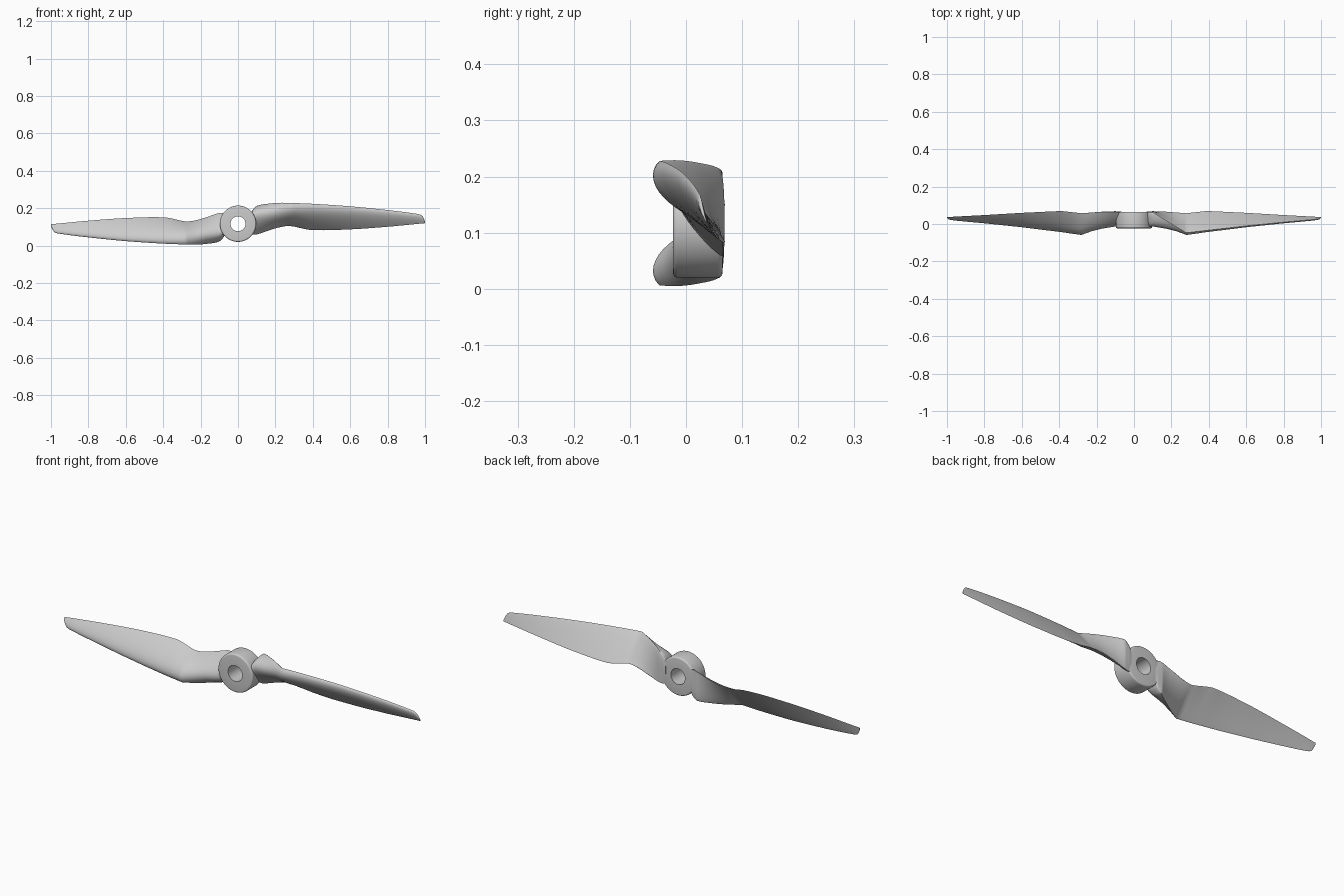
import bpy, bmesh, math

if "Cube" in bpy.data.objects:
    bpy.data.objects.remove(bpy.data.objects["Cube"])

CZ = 0.117  # height of the shaft axis

# station: x, leading edge y z, trailing edge y z, thickness
STATIONS = [
    (0.068, 0.060, 0.172, 0.062, 0.068, 0.076),
    (0.082, 0.061, 0.196, 0.064, 0.059, 0.082),
    (0.105, 0.060, 0.214, 0.067, 0.061, 0.082),
    (0.170, 0.020, 0.225, 0.066, 0.083, 0.064),
    (0.225, -0.014, 0.229, 0.062, 0.099, 0.050),
    (0.280, -0.047, 0.228, 0.058, 0.105, 0.040),
    (0.390, -0.034, 0.224, 0.070, 0.084, 0.032),
    (0.600, -0.010, 0.210, 0.060, 0.087, 0.022),
    (0.800, 0.010, 0.190, 0.048, 0.101, 0.015),
    (0.950, 0.023, 0.171, 0.040, 0.115, 0.010),
    (0.980, 0.026, 0.163, 0.038, 0.118, 0.008),
    (0.993, 0.030, 0.146, 0.037, 0.119, 0.006),
    (1.000, 0.034, 0.128, 0.037, 0.120, 0.003),
]
STEPS, N = 6, 18


def slope(i, k):
    a, b = STATIONS[max(i - 1, 0)], STATIONS[min(i + 1, len(STATIONS) - 1)]
    return (b[k] - a[k]) / (b[0] - a[0])


def sample(i, t, k):
    """Smooth heights, straight segments for everything else."""
    p, q = STATIONS[i], STATIONS[i + 1]
    if k not in (2, 4):
        return p[k] + (q[k] - p[k]) * t
    h = q[0] - p[0]
    return ((2*t**3 - 3*t*t + 1) * p[k] + (t**3 - 2*t*t + t) * h * slope(i, k)
            + (3*t*t - 2*t**3) * q[k] + (t**3 - t*t) * h * slope(i + 1, k))


def section(st):
    """Airfoil: rounded leading edge, bulged front, nearly flat back."""
    x, ly, lz, ty, tz, thick = st
    dy, dz = ty - ly, tz - lz
    length = math.hypot(dy, dz)
    ny, nz = dz / length, -dy / length
    pts = []
    for j in range(2 * N):
        front = j <= N
        a = j / N if front else 2 - j / N
        s = 0.5 - 0.5 * math.cos(math.pi * a)
        w = 10 * (0.2969 * math.sqrt(s) - 0.126 * s - 0.3516 * s*s
                  + 0.2843 * s**3 - 0.1015 * s**4)
        off = thick * w * (0.93 if front else -0.07)
        pts.append((x, ly + dy * s + ny * off, lz + dz * s + nz * off))
    return pts


def finish(name, bm, angle):
    bmesh.ops.recalc_face_normals(bm, faces=bm.faces[:])
    me = bpy.data.meshes.new(name)
    bm.to_mesh(me)
    bm.free()
    ob = bpy.data.objects.new(name, me)
    bpy.context.collection.objects.link(ob)
    bpy.ops.object.select_all(action='DESELECT')
    ob.select_set(True)
    bpy.context.view_layer.objects.active = ob
    bpy.ops.object.shade_smooth_by_angle(angle=math.radians(angle))
    return ob


# Blades: loft one, turn it half a revolution for the other
def blade(name, sign):
    bm = bmesh.new()
    rows = [[sample(i, s / STEPS, k) for k in range(6)]
            for i in range(len(STATIONS) - 1) for s in range(STEPS)]
    rows.append(STATIONS[-1])
    rings = [[bm.verts.new((sign * x, y, CZ + sign * (z - CZ)))
              for x, y, z in section(r)] for r in rows]
    for a, b in zip(rings, rings[1:]):
        for j in range(2 * N):
            k = (j + 1) % (2 * N)
            bm.faces.new((a[j], a[k], b[k], b[j]))
    bm.faces.new(rings[0])
    bm.faces.new(rings[-1])
    finish(name, bm, 40)


blade("right_blade", 1)
blade("left_blade", -1)

# Hub: bored ring with rounded outer rims, spun about the shaft axis
R, BORE, Y0, Y1, F = 0.097, 0.04, -0.023, 0.065, 0.008
profile = [(BORE, Y0)]
for cy, start in ((Y0 + F, -90), (Y1 - F, 0)):
    for k in range(5):
        a = math.radians(start + 22.5 * k)
        profile.append((R - F + F * math.cos(a), cy + F * math.sin(a)))
profile.append((BORE, Y1))
bm = bmesh.new()
SEG = 64
rings = [[bm.verts.new((r * math.cos(2*math.pi*i/SEG), y,
                        CZ + r * math.sin(2*math.pi*i/SEG)))
          for i in range(SEG)] for r, y in profile]
for a, b in zip(rings, rings[1:] + rings[:1]):
    for i in range(SEG):
        k = (i + 1) % SEG
        bm.faces.new((a[i], a[k], b[k], b[i]))
finish("hub", bm, 35)
